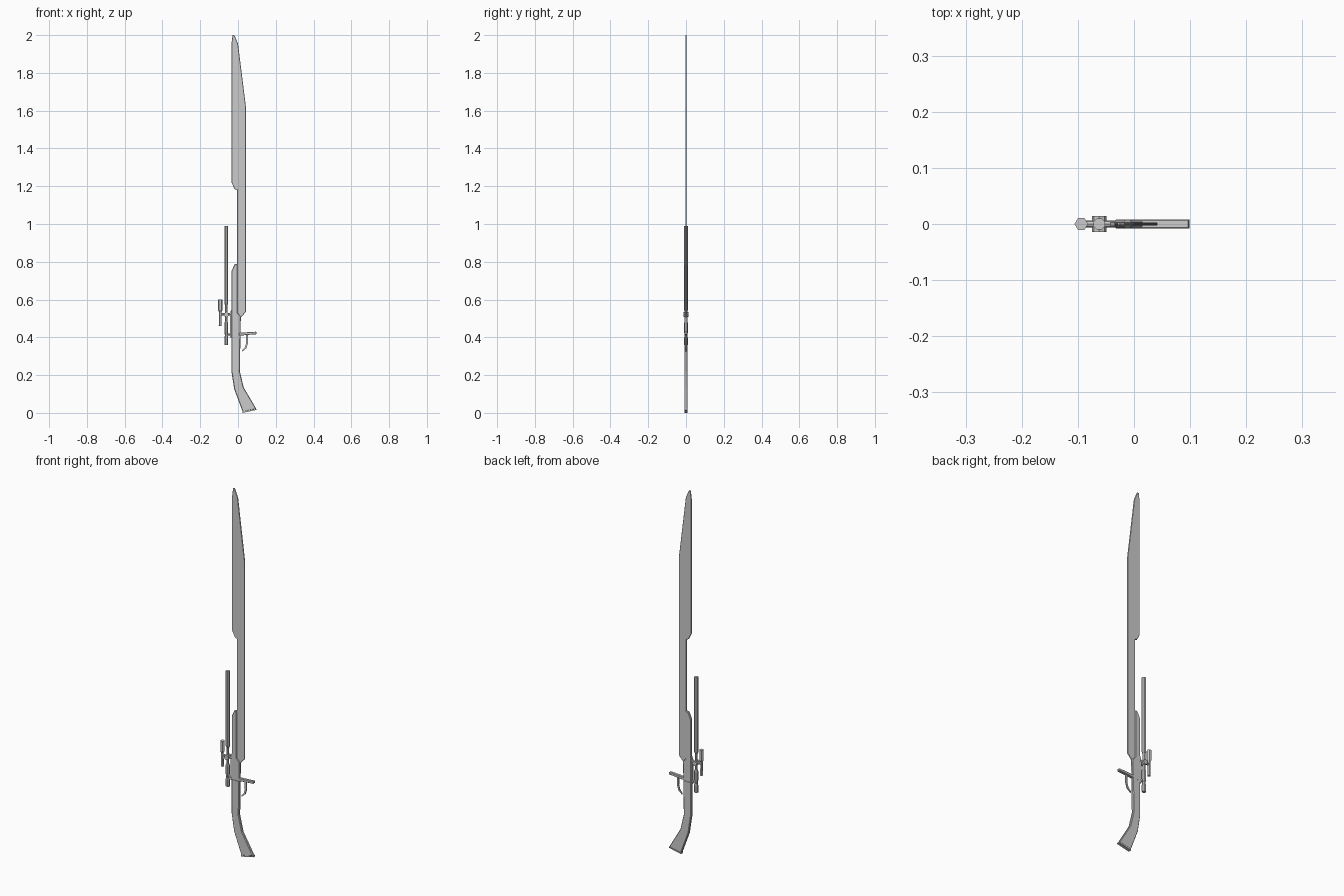
import bpy, bmesh, math
from mathutils import Vector

if "Cube" in bpy.data.objects:
    bpy.data.objects.remove(bpy.data.objects["Cube"])


def plate(name, outline, half, bevel=0.0):
    """Flat part: outline in x/z extruded evenly about y = 0."""
    bm = bmesh.new()
    face = bm.faces.new([bm.verts.new((x, -half, z)) for x, z in outline])
    out = bmesh.ops.extrude_face_region(bm, geom=[face])
    verts = [v for v in out["geom"] if isinstance(v, bmesh.types.BMVert)]
    bmesh.ops.translate(bm, verts=verts, vec=(0, 2 * half, 0))
    bmesh.ops.recalc_face_normals(bm, faces=bm.faces)
    mesh = bpy.data.meshes.new(name)
    bm.to_mesh(mesh)
    bm.free()
    obj = bpy.data.objects.new(name, mesh)
    bpy.context.collection.objects.link(obj)
    if bevel:
        mod = obj.modifiers.new("chamfer", "BEVEL")
        mod.width = bevel
        mod.segments = 1
        mod.limit_method = "ANGLE"
        mod.angle_limit = math.radians(60)
    return obj


def turned(name, x, profile, sides, turn=0.0):
    """Lathed upright part: profile is (radius, z) from bottom to top."""
    bm = bmesh.new()
    rings = []
    for r, z in profile:
        angles = [turn + math.tau * i / sides for i in range(sides)]
        rings.append([bm.verts.new((x + r * math.cos(a), r * math.sin(a), z)) for a in angles])
    for low, high in zip(rings, rings[1:]):
        for i in range(sides):
            j = (i + 1) % sides
            bm.faces.new((low[i], low[j], high[j], high[i]))
    bm.faces.new(rings[0][::-1])
    bm.faces.new(rings[-1])
    mesh = bpy.data.meshes.new(name)
    bm.to_mesh(mesh)
    bm.free()
    obj = bpy.data.objects.new(name, mesh)
    bpy.context.collection.objects.link(obj)
    return obj


def rod(name, a, b, radius, sides=8):
    a, b = Vector(a), Vector(b)
    bpy.ops.mesh.primitive_cylinder_add(vertices=sides, radius=radius,
                                        depth=(b - a).length, location=(a + b) / 2)
    obj = bpy.context.object
    obj.name = name
    obj.rotation_euler = (b - a).to_track_quat("Z", "Y").to_euler()
    return obj


# Long thin blade with the cut-out on its back edge
plate("blade", [(-.029, 2.0), (-.019, 2.0), (0, 1.955), (.042, 1.62), (.042, .535),
                (.015, .505), (-.005, .505), (-.005, 1.18), (-.018, 1.185),
                (-.035, 1.22), (-.035, 1.95)], .003, .002)

# Receiver behind the blade, and the curved stock
plate("receiver", [(-.035, .40), (.013, .40), (.015, .51), (-.003, .53), (-.003, .79),
                   (-.018, .787), (-.035, .75)], .007, .003)
plate("stock", [(-.035, .41), (-.035, .22), (-.02, .125), (.025, .005), (.098, .02),
                (.03, .135), (.01, .22), (.013, .41)], .008, .0035)
plate("butt_plate", [(.025, .0), (.099, .016), (.098, .022), (.024, .008)], .008)

# Cross guard and trigger
plate("guard_bar", [(.005, .408), (.05, .413), (.098, .416), (.098, .430),
                    (.05, .427), (.005, .424)], .008, .002)
plate("trigger", [(.042, .415), (.054, .415), (.053, .37), (.045, .343), (.022, .324),
                  (.022, .331), (.036, .346), (.043, .37)], .003)

# Main scope: eyepiece, body and long tube
turned("scope", -.062, [(.011, .36), (.011, .395), (.008, .41), (.011, .43), (.011, .475),
                        (.007, .485), (.007, .57), (.011, .58), (.011, .99)], 8, math.pi / 8)
rod("scope_knob", (-.062, -.014, .52), (-.062, .014, .52), .013)

# Small secondary scope
turned("small_scope", -.094, [(.008, .46), (.007, .50), (.007, .535), (.012, .545),
                              (.012, .60)], 6)

# Mounting arms
rod("upper_mount", (-.098, 0, .522), (-.03, 0, .522), .006)
rod("lower_mount", (-.062, 0, .415), (-.03, 0, .415), .005)
plate("mount_rail", [(-.042, .40), (-.034, .40), (-.034, .55), (-.042, .53)], .004)
